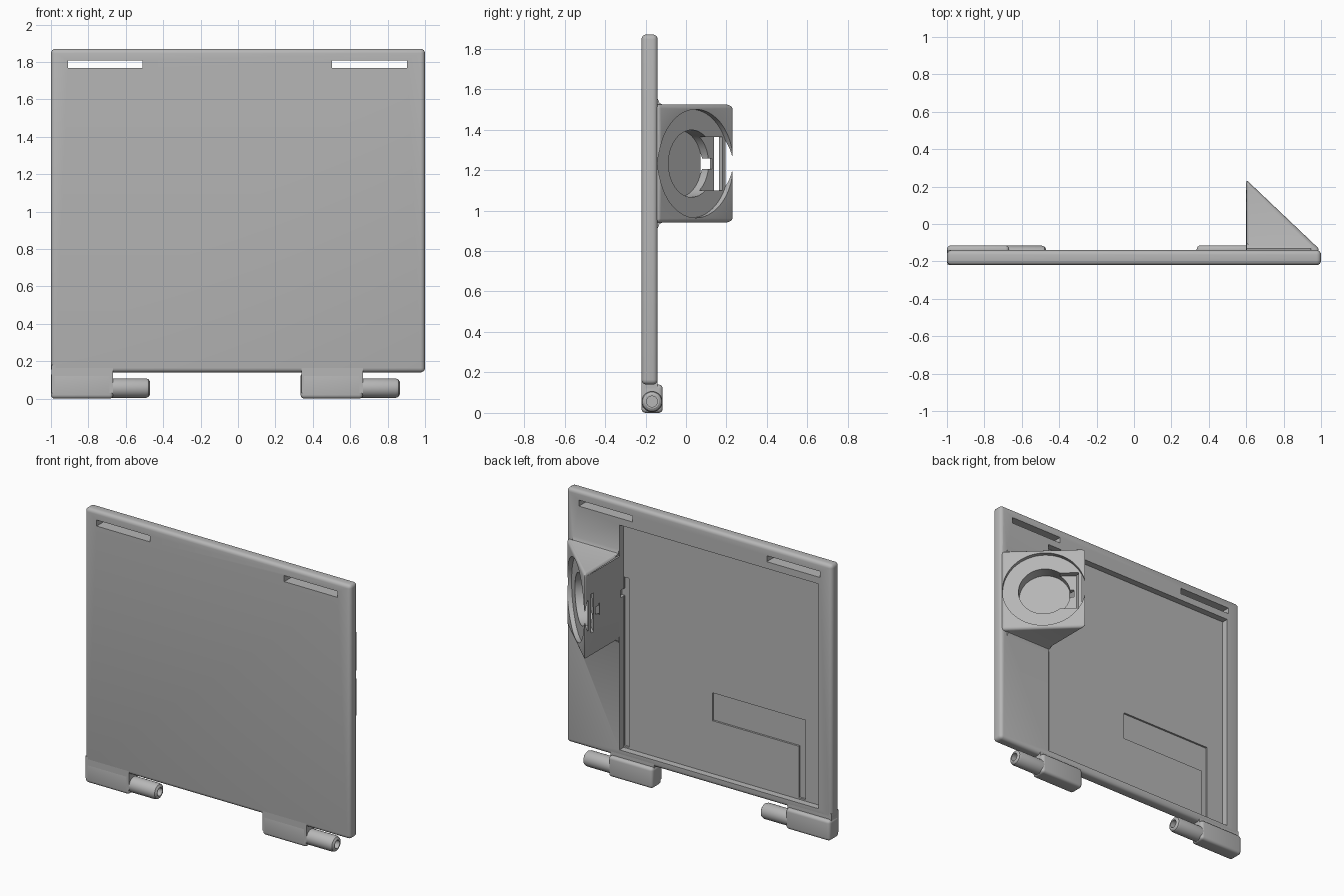
import bpy, bmesh, math
from mathutils import Matrix, Vector

old = bpy.data.objects.get("Cube")
if old:
    bpy.data.objects.remove(old, do_unlink=True)

grey = bpy.data.materials.new("plain grey")
grey.use_nodes = True
grey.diffuse_color = (0.47, 0.47, 0.47, 1)
grey.node_tree.nodes["Principled BSDF"].inputs["Base Color"].default_value = grey.diffuse_color


def finish(name, bm, matrix=Matrix()):
    bmesh.ops.recalc_face_normals(bm, faces=bm.faces)
    bm.transform(matrix)
    mesh = bpy.data.meshes.new(name)
    bm.to_mesh(mesh)
    bm.free()
    mesh.materials.append(grey)
    ob = bpy.data.objects.new(name, mesh)
    bpy.context.collection.objects.link(ob)
    return ob


def box(name, lo, hi, matrix=Matrix()):
    lo, hi = Vector(lo), Vector(hi)
    bm = bmesh.new()
    bmesh.ops.create_cube(bm, size=1)
    place = Matrix.Translation((lo + hi) / 2) @ Matrix.Diagonal((*(hi - lo), 1))
    return finish(name, bm, matrix @ place)


def prism(name, points, depth):
    """Extrude a polygon along a vector."""
    bm = bmesh.new()
    face = bm.faces.new([bm.verts.new(p) for p in points])
    out = bmesh.ops.extrude_face_region(bm, geom=[face])["geom"]
    bmesh.ops.translate(bm, vec=depth, verts=[v for v in out if isinstance(v, bmesh.types.BMVert)])
    return finish(name, bm)


def disc(name, radius, w0, w1, matrix):
    bm = bmesh.new()
    bmesh.ops.create_cone(bm, cap_ends=True, segments=64, radius1=radius, radius2=radius, depth=w1 - w0)
    return finish(name, bm, matrix @ Matrix.Translation((0, 0, (w0 + w1) / 2)))


def select(ob):
    bpy.ops.object.select_all(action="DESELECT")
    ob.select_set(True)
    bpy.context.view_layer.objects.active = ob


def bevel(ob, width):
    select(ob)
    mod = ob.modifiers.new("round", "BEVEL")
    mod.width, mod.segments = width, 4
    bpy.ops.object.modifier_apply(modifier=mod.name)


def combine(ob, other, operation):
    other.hide_render = True
    select(ob)
    mod = ob.modifiers.new("combine", "BOOLEAN")
    mod.operation, mod.object, mod.solver = operation, other, "EXACT"
    bpy.ops.object.modifier_apply(modifier=mod.name)
    bpy.data.objects.remove(other, do_unlink=True)


def smooth(ob):
    select(ob)
    bpy.ops.object.shade_smooth_by_angle(angle=math.radians(32))


# Flat panel with rounded rim
panel = box("panel", (-1, -0.22, 0.14), (1, -0.14, 1.87))
bevel(panel, 0.024)

# Wedge-shaped mount on the back, with small fillets to the panel
wedge = prism("wedge", [(0.6, -0.175, 0.94), (0.965, -0.175, 0.94), (0.995, -0.138, 0.94), (0.6, 0.237, 0.94)],
              (0, 0, 0.585))
bevel(wedge, 0.02)
combine(panel, wedge, "UNION")
for z, s in ((0.945, -1), (1.52, 1)):
    fillet = prism("fillet", [(0.602, -0.15, z - s * 0.01), (0.602, -0.105, z - s * 0.01), (0.602, -0.105, z),
                              (0.602, -0.13, z + s * 0.01), (0.602, -0.141, z + s * 0.035),
                              (0.602, -0.15, z + s * 0.035)], (0.345, 0, 0))
    combine(panel, fillet, "UNION")

# Back pocket, shallow cable grooves and panel slots
cuts = [
    ((-0.9, -0.185, 0.19), (0.599, -0.1, 1.72)),
    ((-0.77, -0.198, 0.55), (-0.07, -0.15, 0.74)),
    ((-0.77, -0.198, 0.2), (-0.72, -0.15, 0.6)),
    ((0.56, -0.198, 0.2), (0.598, -0.15, 1.35)),
    ((0.57, -0.197, 1.22), (0.62, -0.15, 1.27)),
    ((-0.91, -0.3, 1.767), (-0.51, 0, 1.808)),
    ((0.502, -0.3, 1.767), (0.904, 0, 1.808)),
]
for lo, hi in cuts:
    combine(panel, box("cutter", lo, hi), "DIFFERENCE")

# Round seat, bore, side pocket and channel sunk into the sloping face
along = Vector((-0.395, 0.375, 0)).normalized()
up = Vector((0, 0, 1))
out = along.cross(up)
frame = Matrix((along, up, out)).transposed().to_4x4()
frame.translation = (0.7975, 0.0495, 1.232)
combine(panel, disc("cutter", 0.268, -0.03, 0.2, frame), "DIFFERENCE")
combine(panel, disc("cutter", 0.166, -0.12, 0.1, frame), "DIFFERENCE")
combine(panel, box("cutter", (0.1, -0.132, -0.072), (0.222, 0.132, 0.05), frame), "DIFFERENCE")
combine(panel, box("cutter", (0.1, -0.026, -0.115), (0.19, 0.026, 0.05), frame), "DIFFERENCE")
smooth(panel)

# Hinge knuckles with hollow pins
for side, x in (("right", -1.0), ("left", 0.335)):
    end = x + 0.333
    knuckle = box(side + "_knuckle", (x, -0.22, 0), (end, -0.115, 0.14))
    bevel(knuckle, 0.02)
    smooth(knuckle)
    box(side + "_knuckle_web", (x + 0.004, -0.2198, 0.03), (end, -0.1402, 0.18))

    bm = bmesh.new()
    profile = [(-0.03, 0), (-0.03, 0.052), (0.175, 0.052), (0.189, 0.047), (0.197, 0.035),
               (0.197, 0.027), (0.08, 0.027), (0.08, 0)]
    verts = [bm.verts.new((px, 0, r)) for px, r in profile]
    edges = [bm.edges.new(pair) for pair in zip(verts, verts[1:])]
    bmesh.ops.spin(bm, geom=verts + edges, cent=(0, 0, 0), axis=(1, 0, 0), angle=math.tau, steps=32)
    bmesh.ops.remove_doubles(bm, verts=bm.verts, dist=0.0001)
    smooth(finish(side + "_pin", bm, Matrix.Translation((end, -0.168, 0.056))))
